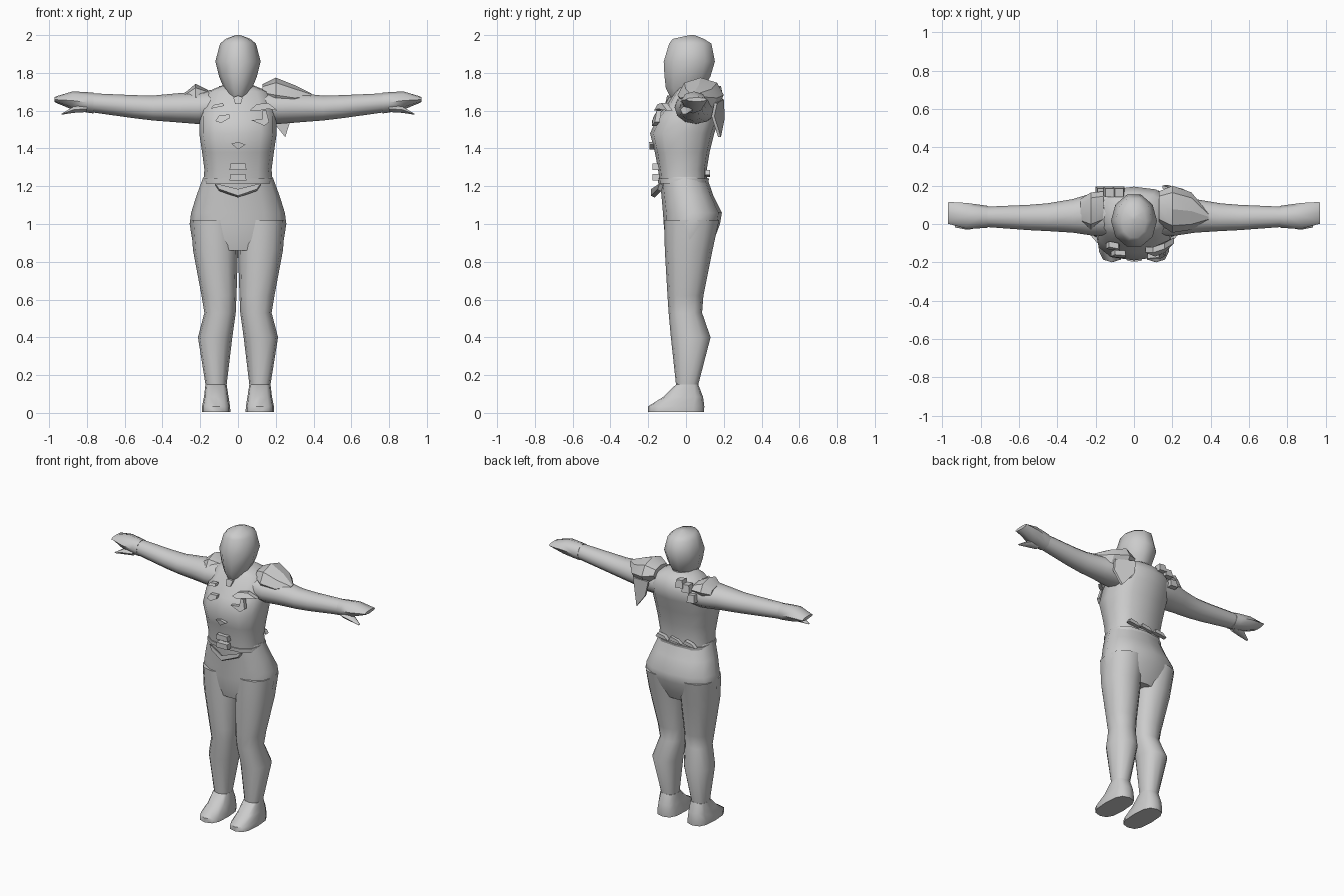
import bpy, bmesh, math
from mathutils import Vector

grey = bpy.data.materials.new("light_grey")
grey.diffuse_color = (0.6, 0.6, 0.6, 1)


def finish(name, bm, angle=50):
    bmesh.ops.recalc_face_normals(bm, faces=bm.faces)
    me = bpy.data.meshes.new(name)
    bm.to_mesh(me)
    bm.free()
    ob = bpy.data.objects.new(name, me)
    bpy.context.collection.objects.link(ob)
    me.materials.append(grey)
    bpy.ops.object.select_all(action='DESELECT')
    bpy.context.view_layer.objects.active = ob
    ob.select_set(True)
    bpy.ops.object.shade_smooth_by_angle(angle=math.radians(angle))
    return ob


def loft(name, rings, axis='z', sides=12, power=1.0, flip=1, angle=50):
    """Rings are (position, low a, high a, low b, high b); axis z: a=x, b=y; axis x: a=y, b=z."""
    bm = bmesh.new()
    loops = []
    for p, a0, a1, b0, b1 in rings:
        loop = []
        for i in range(sides):
            t = 2 * math.pi * i / sides
            c, s = math.cos(t), math.sin(t)
            c = math.copysign(abs(c) ** power, c) if abs(c) > 1e-6 else 0
            s = math.copysign(abs(s) ** power, s) if abs(s) > 1e-6 else 0
            a = (a0 + a1) / 2 + (a1 - a0) / 2 * c
            b = (b0 + b1) / 2 + (b1 - b0) / 2 * s
            loop.append(bm.verts.new((flip * a, b, p) if axis == 'z' else (flip * p, a, b)))
        loops.append(loop)
    for lo, hi in zip(loops, loops[1:]):
        for i in range(sides):
            j = (i + 1) % sides
            bm.faces.new((lo[i], lo[j], hi[j], hi[i]))
    bm.faces.new(loops[0])
    bm.faces.new(loops[-1])
    return finish(name, bm, angle)


def plate(name, pts, push):
    """Closed polygon thickened along the push vector."""
    bm = bmesh.new()
    f = bm.faces.new([bm.verts.new(p) for p in pts])
    r = bmesh.ops.extrude_face_region(bm, geom=[f])
    for v in r['geom']:
        if isinstance(v, bmesh.types.BMVert):
            v.co += Vector(push)
    return finish(name, bm, 30)


def sym(rows):
    return [(z, -w, w, f, b) for z, w, f, b in rows]


# Head and neck
loft("head", sym([(1.67, .045, -.085, .06), (1.72, .075, -.112, .10), (1.78, .10, -.12, .135),
                  (1.86, .12, -.125, .16), (1.955, .095, -.095, .14), (1.98, .065, -.075, .10),
                  (2.0, .012, .02, .045)]), sides=10, angle=60)
loft("neck", sym([(1.60, .08, -.05, .13), (1.75, .065, -.05, .11)]), sides=10)

# Torso and hips
loft("torso", sym([(1.22, .182, -.14, .11), (1.29, .178, -.148, .11), (1.38, .19, -.165, .125),
                   (1.48, .205, -.19, .15), (1.57, .205, -.15, .18), (1.64, .195, -.095, .195),
                   (1.70, .165, -.06, .165), (1.735, .08, -.03, .12)]), power=.75, angle=60)
loft("hips", sym([(.86, .232, -.095, .12), (.92, .243, -.11, .15), (1.0, .256, -.118, .18),
                  (1.06, .248, -.122, .19), (1.15, .22, -.13, .145), (1.25, .183, -.14, .11)]),
     power=.85, angle=60)

for flip, side in ((1, "left"), (-1, "right")):
    # Legs and feet
    loft(side + "_leg", [(.08, .07, .165, -.05, .07), (.15, .06, .172, -.053, .065),
                         (.40, .03, .212, -.08, .13), (.53, .012, .178, -.092, .085),
                         (.62, .008, .193, -.098, .092), (.86, .0, .238, -.112, .14),
                         (1.02, .0, .25, -.116, .175)], flip=flip, power=.88, angle=60)
    loft(side + "_foot", [(.005, .04, .19, -.2, .095), (.035, .042, .19, -.2, .097),
                          (.085, .05, .18, -.12, .09), (.15, .06, .172, -.053, .065)],
         flip=flip, sides=12, power=.7)
    # Arms
    loft(side + "_arm", [(.12, -.06, .17, 1.53, 1.71), (.22, -.06, .16, 1.53, 1.70),
                         (.32, -.045, .13, 1.538, 1.692), (.45, -.037, .108, 1.548, 1.68),
                         (.55, -.032, .10, 1.56, 1.682), (.78, -.015, .09, 1.592, 1.692)],
         axis='x', flip=flip, angle=60)
    # Mitten hands with a pointed thumb
    loft(side + "_hand", [(.765, -.02, .095, 1.585, 1.695), (.80, -.022, .10, 1.59, 1.698),
                          (.875, -.025, .11, 1.605, 1.702), (.965, .0, .115, 1.642, 1.675),
                          (.972, .0, .112, 1.648, 1.67)], axis='x', sides=8, flip=flip)
    loft(side + "_thumb", [(.80, -.018, .05, 1.59, 1.63), (.87, -.03, .035, 1.586, 1.625),
                           (.935, -.018, .0, 1.578, 1.584)], axis='x', sides=6, flip=flip)

# Large flared shoulder guard with a hanging point at the back, small guard opposite
loft("large_shoulder_guard", [(.13, .0, .17, 1.65, 1.74), (.20, -.045, .2, 1.59, 1.775),
                              (.30, -.03, .165, 1.60, 1.735), (.39, .02, .055, 1.66, 1.69)],
     axis='x', sides=8, angle=30)
plate("shoulder_guard_point", [(.15, .185, 1.66), (.29, .15, 1.64), (.285, .135, 1.57),
                               (.25, .17, 1.46), (.17, .19, 1.56)], (0, .015, 0))
loft("small_shoulder_guard", [(.16, .0, .17, 1.64, 1.71), (.225, -.03, .165, 1.6, 1.742),
                              (.28, .0, .13, 1.62, 1.695)], axis='x', sides=8, flip=-1, angle=30)

# Chest ornaments: curved cup strips and small fasteners
plate("chest_guard_upper", [(.06, -.12, 1.60), (.10, -.12, 1.635), (.16, -.10, 1.64),
                            (.21, -.07, 1.60), (.16, -.12, 1.61), (.11, -.14, 1.60)], (0, -.03, 0))
plate("chest_guard_lower", [(.07, -.155, 1.55), (.14, -.155, 1.52), (.165, -.14, 1.54),
                            (.15, -.13, 1.60), (.13, -.13, 1.60), (.13, -.15, 1.555)], (0, -.025, 0))
plate("chest_fastener_upper", [(-.145, -.10, 1.61), (-.13, -.09, 1.63), (-.08, -.10, 1.64),
                               (-.075, -.11, 1.625)], (0, -.03, 0))
plate("chest_fastener_lower", [(-.12, -.145, 1.545), (-.10, -.135, 1.575), (-.045, -.14, 1.58),
                               (-.045, -.15, 1.56), (-.09, -.15, 1.535)], (0, -.025, 0))
plate("collar_gem", [(-.025, -.06, 1.67), (0, -.07, 1.68), (.025, -.06, 1.67),
                     (.015, -.08, 1.635), (-.015, -.08, 1.635)], (0, -.03, 0))
plate("bodice_gem", [(-.035, -.165, 1.425), (0, -.17, 1.435), (.04, -.165, 1.42),
                     (.0, -.165, 1.395)], (0, -.027, 0))

# Belt: waist band, buckle plates and pointed front flap
loft("belt_band", sym([(1.215, .188, -.147, .117), (1.24, .186, -.15, .122)]), power=.75)
for z in (1.23, 1.285):
    plate("buckle_plate", [(-.045, -.14, z), (.045, -.14, z), (.04, -.14, z + .035),
                           (-.04, -.14, z + .035)], (0, -.038, 0))
plate("belt_flap", [(-.12, -.12, 1.205), (0, -.165, 1.175), (.12, -.12, 1.205),
                    (.1, -.13, 1.175), (0, -.165, 1.14), (-.1, -.13, 1.175)], (0, -.02, .01))

# Back ornaments: waist ties and shoulder knots
for x in (-.11, 0, .1):
    plate("back_tie", [(x - .05, .10, 1.25), (x + .045, .10, 1.26), (x + .03, .10, 1.285),
                       (x - .02, .10, 1.275)], (0, .028, 0))
for x, z in ((-.13, 1.68), (-.17, 1.62), (-.08, 1.70)):
    plate("shoulder_knot", [(x - .03, .15, z - .02), (x + .03, .15, z - .025),
                            (x + .025, .14, z + .025), (x - .02, .14, z + .03)], (0, .045, 0))
